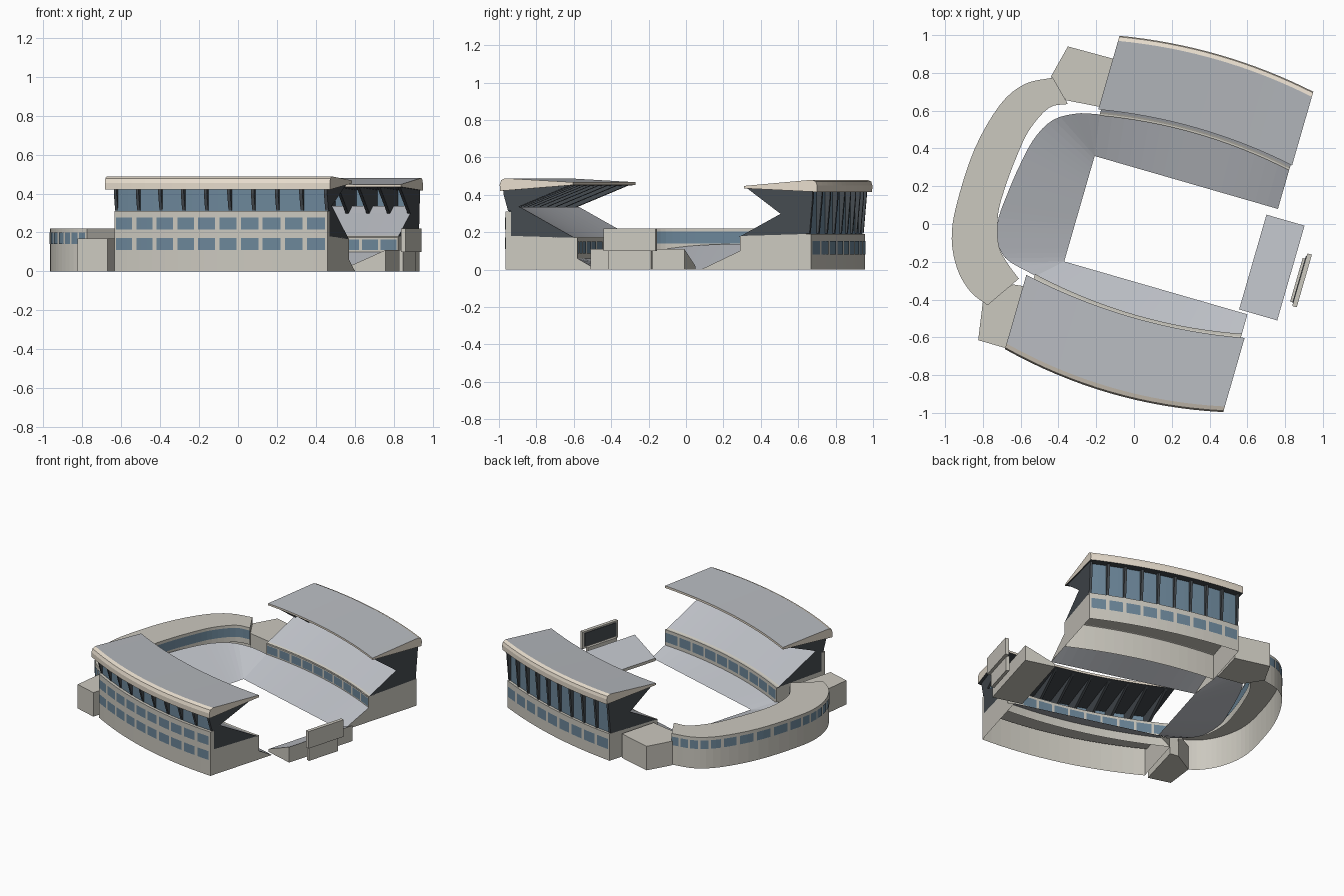
import bpy, bmesh, math
from mathutils import Vector

if "Cube" in bpy.data.objects:
    bpy.data.objects.remove(bpy.data.objects["Cube"])

ANG = math.radians(16.1)
C, S = math.cos(ANG), math.sin(ANG)
CONC, ROOF, CREAM, GLASS, DARK, SEAT = range(6)
MATS = []
for name, col in [("concrete", (.60, .58, .52)), ("roof_grey", (.47, .49, .52)),
                  ("cream", (.80, .72, .61)), ("glass", (.15, .24, .32)),
                  ("dark_steel", (.06, .07, .08)), ("seat_grey", (.52, .54, .58))]:
    m = bpy.data.materials.new(name)
    m.diffuse_color = (*col, 1)
    m.use_nodes = True
    m.node_tree.nodes["Principled BSDF"].inputs["Base Color"].default_value = m.diffuse_color
    MATS.append(m)


def W(u, v, z):
    """Pitch-aligned coordinates to world."""
    return Vector((C * u + S * v, -S * u + C * v, z))


def finish(bm, name):
    bmesh.ops.remove_doubles(bm, verts=bm.verts, dist=1e-5)
    bmesh.ops.recalc_face_normals(bm, faces=bm.faces)
    me = bpy.data.meshes.new(name)
    bm.to_mesh(me)
    bm.free()
    for m in MATS:
        me.materials.append(m)
    ob = bpy.data.objects.new(name, me)
    bpy.context.collection.objects.link(ob)
    return ob


def face(bm, pts, mat):
    bm.faces.new([bm.verts.new(p) for p in pts]).material_index = mat


def sweep(bm, side, rng, ua, ub, prof, mats, cap=None, n=16, closed=False):
    """Sweep a (v, bulge, z[, own start u]) profile along the bowed stand."""
    rows = []
    for i in range(n + 1):
        row = []
        for p in prof:
            a = p[3] if len(p) > 3 else ua
            u = a + (ub - a) * i / n
            s = (2 * u - rng[0] - rng[1]) / (rng[1] - rng[0])
            row.append(W(u, side * (p[0] + p[1] * (1 - s * s)), p[2]))
        rows.append(row)
    k = len(prof)
    for r0, r1 in zip(rows, rows[1:]):
        for j in range(k if closed else k - 1):
            j2 = (j + 1) % k
            face(bm, [r0[j], r0[j2], r1[j2], r1[j]], mats[j % len(mats)])
    if cap is not None:
        face(bm, rows[0], cap)
        face(bm, rows[-1], cap)


def windows(name, side, rng, v, b, z0, z1, n, gap):
    bm = bmesh.new()
    step = (rng[1] - rng[0]) / n
    for i in range(n):
        a = rng[0] + step * i
        sweep(bm, side, rng, a + gap * step, a + step * (1 - gap),
              [(v, b, z0), (v, b, z1)], [GLASS], n=3)
    finish(bm, name)


def prism(bm, pts, z0, tops, mat, top_mat):
    lo = [Vector((p[0], p[1], z0)) for p in pts]
    hi = [Vector((p[0], p[1], t)) for p, t in zip(pts, tops)]
    face(bm, lo, mat)
    face(bm, hi, top_mat)
    for i in range(len(pts)):
        j = (i + 1) % len(pts)
        face(bm, [lo[i], lo[j], hi[j], hi[i]], mat)


def uvbox(name, u0, u1, v0, v1, z0, za, zb, mat, top):
    bm = bmesh.new()
    prism(bm, [W(u0, v0, 0), W(u1, v0, 0), W(u1, v1, 0), W(u0, v1, 0)],
          z0, [za, zb, zb, za], mat, top)
    finish(bm, name)


def stand(tag, side, rng, roof_rng, low, base, upper, wall, roof, fin, bays):
    # lower tier, concrete base, upper tier, outer wall
    bm = bmesh.new()
    sweep(bm, side, rng, *rng, low, [SEAT, CONC], CONC)
    finish(bm, tag + "_lower_tier")
    bm = bmesh.new()
    sweep(bm, side, rng, *rng, base, [CONC], CONC)
    finish(bm, tag + "_base")
    bm = bmesh.new()
    sweep(bm, side, rng, *rng, upper, [CONC, SEAT, SEAT, DARK], DARK)
    finish(bm, tag + "_upper_tier")
    v, b, z0, z1 = wall
    bm = bmesh.new()
    sweep(bm, side, rng, *rng, [(v, b, z0), (v, b, z1)], [GLASS])
    finish(bm, tag + "_upper_glass")
    # roof slab with rounded fascia
    bm = bmesh.new()
    sweep(bm, side, roof_rng, *roof_rng, roof,
          [CREAM, CREAM, CREAM, ROOF, CREAM, DARK], CREAM, closed=True)
    finish(bm, tag + "_roof")
    # cantilever fins
    bm = bmesh.new()
    for i in range(bays + 1):
        u = rng[0] + .008 + (rng[1] - rng[0] - .016) * i / bays
        sweep(bm, side, rng, u - .008, u + .008, fin, [DARK], DARK, n=1, closed=True)
    finish(bm, tag + "_roof_fins")


# front stand
FR = (-.43, .71)
stand("front_stand", -1, FR, (-.473, .73),
      [(.293, 0, 0, -.30), (.40, .06, .06), (.40, .06, 0)],
      [(.40, .06, 0), (.40, .06, .17), (.425, .06, .17), (.77, .065, .18),
       (.77, .065, .31), (.80, .065, .31), (.80, .065, 0)],
      [(.402, .06, .165), (.425, .06, .175), (.72, .065, .335), (.77, .065, .335), (.77, .065, .18)],
      (.78, .065, .31, .425),
      [(.825, .07, .42), (.826, .07, .455), (.818, .07, .478), (.795, .07, .488),
       (.417, .06, .467), (.417, .06, .452)],
      [(.81, .065, .425), (.81, .065, .40), (.785, .065, .312), (.765, .065, .312),
       (.72, .065, .338), (.425, .06, .457)], 9)
windows("front_windows_low", -1, FR, .803, .065, .11, .172, 10, .1)
windows("front_windows_high", -1, FR, .803, .065, .215, .277, 10, .1)
windows("front_inner_windows", -1, FR, .397, .06, .085, .15, 10, .07)

# back stand
BR = (-.335, .71)
stand("back_stand", 1, BR, (-.35, .718),
      [(.288, 0, 0, -.30), (.505, .05, .10), (.505, .05, 0)],
      [(.505, .05, 0), (.505, .05, .18), (.525, .05, .18), (.87, .045, .19),
       (.90, .045, .19), (.90, .045, 0)],
      [(.50, .05, .175), (.52, .05, .185), (.735, .05, .30), (.80, .045, .335),
       (.872, .045, .335), (.872, .045, .19)],
      (.882, .045, .19, .42),
      [(.935, .05, .415), (.936, .05, .45), (.93, .05, .47), (.908, .05, .48),
       (.53, .05, .447), (.53, .05, .434)],
      [(.91, .045, .42), (.91, .045, .395), (.892, .045, .192), (.865, .045, .192),
       (.735, .05, .295), (.54, .05, .438)], 9)
windows("back_windows", 1, BR, .903, .045, .08, .152, 9, .1)
windows("back_inner_windows", 1, BR, .502, .05, .11, .165, 10, .07)


def spline(pts, n):
    """Catmull-Rom samples through 2D points."""
    P = [Vector(p) for p in pts]
    P = [2 * P[0] - P[1]] + P + [2 * P[-1] - P[-2]]
    out = []
    for k in range(n + 1):
        t = k / n * (len(pts) - 1)
        i = min(int(t), len(pts) - 2)
        t -= i
        a, b, c, d = P[i:i + 4]
        out.append(.5 * (2 * b + (c - a) * t + (2 * a - 5 * b + 4 * c - d) * t * t
                         + (3 * b - a - 3 * c + d) * t ** 3))
    return out


def at(p, z):
    return Vector((p[0], p[1], z))


# curved end building
OUT = [(-.43, .775), (-.58, .74), (-.71, .63), (-.845, .395), (-.94, .10),
       (-.965, -.08), (-.935, -.24), (-.865, -.36), (-.775, -.43)]
INN = [(-.35, .635), (-.45, .615), (-.553, .50), (-.62, .36), (-.68, .20),
       (-.72, .05), (-.717, -.11), (-.675, -.20), (-.61, -.29)]
N = 32
o, q = spline(OUT, N), spline(INN, N)
bm = bmesh.new()
rows = [[at(a, 0), at(a, .22), at(b, .22), at(b, .10)] for a, b in zip(o, q)]
for r0, r1 in zip(rows, rows[1:]):
    for j in range(3):
        face(bm, [r0[j], r0[j + 1], r1[j + 1], r1[j]], CONC)
face(bm, rows[0], CONC)
face(bm, rows[-1], CONC)
finish(bm, "curved_end_building")

# outer windows and the continuous inner glass band
bm = bmesh.new()
fine = spline(OUT, 19 * 5)
for i in range(19):
    a, b = fine[i * 5], fine[i * 5 + 4]
    mid = fine[i * 5 + 2]
    d = (b - a).normalized()
    nrm = Vector((d.y, -d.x))
    if nrm.dot(mid - Vector((-.3, .1))) < 0:
        nrm = -nrm
    p = [x + nrm * .004 for x in (a, mid, b)]
    for s, e in zip(p, p[1:]):
        face(bm, [at(s, .14), at(e, .14), at(e, .2), at(s, .2)], GLASS)
cen = Vector((-.2, .1))
band = [b + (cen - b).normalized() * .005 for b in q]
for s, e in zip(band, band[1:]):
    face(bm, [at(s, .14), at(e, .14), at(e, .203), at(s, .203)], GLASS)
finish(bm, "curved_end_windows")

# curved seating bowl
BOWL = [(-.18, .58), (-.30, .585), (-.43, .55), (-.53, .45), (-.61, .30),
        (-.67, .16), (-.72, .02), (-.72, -.10), (-.67, -.19), (-.52, -.275)]
top = spline(BOWL, N)
bm = bmesh.new()
low = [W(-.30, .288 - .581 * min(max((i / N - .2) / .7, 0), 1), 0) for i in range(N + 1)]
hi = [at(p, .10 + .04 * math.sin(math.pi * i / N) - .03 * (i / N) ** 3)
      for i, p in enumerate(top)]
for i in range(N):
    pts = [low[i], hi[i], hi[i + 1], low[i + 1]]
    face(bm, pts[:3] if (low[i] - low[i + 1]).length < 1e-6 else pts, SEAT)
finish(bm, "curved_seating")

# link blocks between curved end and stands
for name, pts in [("back_link_block", [(-.44, .78), (-.35, .94), (-.11, .875), (-.18, .62), (-.36, .655)]),
                  ("front_link_block", [(-.825, -.615), (-.67, -.66), (-.58, -.33), (-.64, -.32), (-.80, -.41)])]:
    bm = bmesh.new()
    prism(bm, pts, 0, [.17] * len(pts), CONC, CONC)
    finish(bm, name)

# open-end wedge stand and display board
uvbox("end_stand", .66, .87, -.28, .242, 0, .02, .11, CONC, SEAT)
uvbox("board_base", .908, .93, -.165, .075, 0, .11, .11, CONC, CONC)
uvbox("display_board", .925, .95, -.185, .105, .10, .22, .22, CONC, CONC)
uvbox("display_screen", .921, .926, -.17, .09, .115, .21, .21, DARK, DARK)
